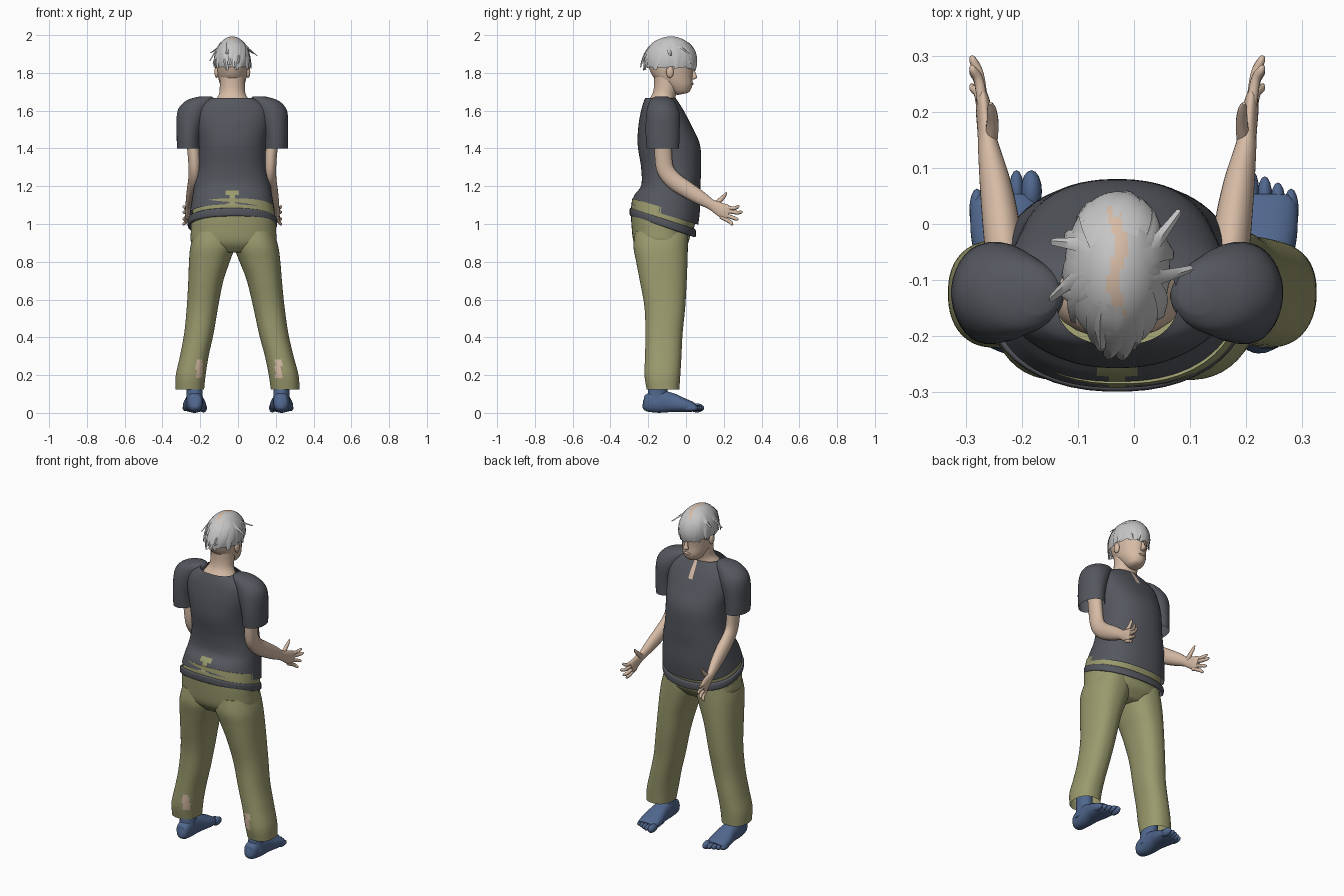
import bpy, bmesh, math, random
from mathutils import Vector

if "Cube" in bpy.data.objects:
    bpy.data.objects.remove(bpy.data.objects["Cube"], do_unlink=True)
random.seed(4)
CX = -0.03  # centre line of the upper body


def material(name, rgb):
    lin = [(c / 255 / 12.92) if c < 11 else ((c / 255 + 0.055) / 1.055) ** 2.4 for c in rgb]
    m = bpy.data.materials.new(name)
    m.use_nodes = True
    m.diffuse_color = (*lin, 1)
    m.node_tree.nodes["Principled BSDF"].inputs["Base Color"].default_value = (*lin, 1)
    return m


SKIN = material("skin", (214, 187, 165))
SHIRT = material("dark grey cloth", (84, 87, 94))
PANTS = material("olive cloth", (154, 154, 110))
BLUE = material("blue foot", (80, 103, 142))
HAIR = material("light grey hair", (198, 198, 198))


def finish(name, bm, mats, rule=None):
    """Turn a bmesh into a smooth object; rule gives a face's material slot, or None to cut it."""
    bmesh.ops.recalc_face_normals(bm, faces=bm.faces[:])
    if rule:
        cut = []
        for f in bm.faces:
            slot = rule(f.calc_center_median())
            if slot is None:
                cut.append(f)
            else:
                f.material_index = slot
        bmesh.ops.delete(bm, geom=cut, context='FACES')
    me = bpy.data.meshes.new(name)
    bm.to_mesh(me)
    bm.free()
    ob = bpy.data.objects.new(name, me)
    bpy.context.collection.objects.link(ob)
    for m in mats:
        me.materials.append(m)
    bpy.ops.object.select_all(action='DESELECT')
    ob.select_set(True)
    bpy.context.view_layer.objects.active = ob
    bpy.ops.object.shade_smooth_by_angle(angle=math.radians(50))
    return ob


def spline(rows, sub):
    """Catmull-Rom through rows of numbers."""
    out = []
    for i in range(len(rows) - 1):
        p0, p1, p2, p3 = rows[max(i - 1, 0)], rows[i], rows[i + 1], rows[min(i + 2, len(rows) - 1)]
        for k in range(sub):
            t = k / sub
            out.append([0.5 * (2 * b + (c - a) * t + (2 * a - 5 * b + 4 * c - d) * t * t
                               + (3 * b - a - 3 * c + d) * t ** 3)
                        for a, b, c, d in zip(p0, p1, p2, p3)])
    return out + [list(rows[-1])]


def loft(name, rows, mats, n=24, sub=4, power=2.0, upright=False, caps=(True, True), rule=None):
    """Skin rings (x, y, z, half width, half depth, tilt) along a path."""
    rows = spline(rows, sub)
    pts = [Vector(r[:3]) for r in rows]
    bm = bmesh.new()
    rings = []
    for i, r in enumerate(rows):
        if upright:
            u, v = Vector((1, 0, 0)), Vector((0, 1, r[5]))
        else:
            t = (pts[min(i + 1, len(pts) - 1)] - pts[max(i - 1, 0)]).normalized()
            u = (Vector((1, 0, 0)) - t * t.x).normalized()
            v = t.cross(u)
        ring = []
        for k in range(n):
            a = 2 * math.pi * (k + 0.5) / n
            c, s = math.cos(a), math.sin(a)
            c, s = (math.copysign(abs(q) ** (2 / power), q) for q in (c, s))
            ring.append(bm.verts.new(pts[i] + u * max(r[3], .001) * c + v * max(r[4], .001) * s))
        rings.append(ring)
    for a, b in zip(rings, rings[1:]):
        for k in range(n):
            bm.faces.new((a[k], a[(k + 1) % n], b[(k + 1) % n], b[k]))
    for use, ring in zip(caps, (rings[0], rings[-1])):
        if use:
            bm.faces.new(ring)
    return finish(name, bm, mats, rule)


def body(name, rows, mats, cx=CX, **kw):
    """Upright loft from rows (z, half width, back y, front y, tilt)."""
    rows = [(cx, (b + f) / 2, z, w, (f - b) / 2, t) for z, w, b, f, t in rows]
    return loft(name, rows, mats, upright=True, **kw)


def ball(name, loc, size, mat):
    bm = bmesh.new()
    bmesh.ops.create_uvsphere(bm, u_segments=16, v_segments=10, radius=1)
    for v in bm.verts:
        v.co = Vector(loc) + Vector(a * b for a, b in zip(v.co, size))
    return finish(name, bm, [mat])


# Shirt body, with a neck slit and an open notch at the lower back
def shirt_rule(p):
    d = abs(p.x - CX)
    if p.y > -.15 and p.z > 1.575 and d < .009:
        return 1
    if p.y < -.2 and p.z < 1.18 and d < .018 + max(0, 1.12 - p.z) * .6 + max(0, p.z - 1.14) * .5:
        return 2
    return 0


body("shirt", [
    (1.05, .226, -.292, .065, -.30), (1.12, .215, -.272, .075, -.20), (1.20, .203, -.237, .076, -.05),
    (1.30, .186, -.238, .080, 0), (1.42, .186, -.256, .074, 0), (1.52, .200, -.252, .030, 0),
    (1.60, .198, -.238, -.012, 0), (1.645, .160, -.225, -.040, 0), (1.668, .108, -.216, -.055, 0)],
    [SHIRT, SKIN, PANTS], n=72, sub=8, power=2.3, caps=(False, False), rule=shirt_rule)

# Loose hem band hanging below the shirt
body("hem_band", [(.985, .226, -.290, .045, -.33), (.992, .236, -.298, .052, -.33),
                  (1.022, .236, -.298, .052, -.33), (1.030, .226, -.290, .045, -.33)],
     [SHIRT], n=48, power=2.2, caps=(False, False))

# Trousers: seat, then one leg per side
body("trouser_seat", [(1.085, .214, -.285, .055, -.30), (1.02, .224, -.292, .040, -.30),
                      (.96, .226, -.288, .022, -.15), (.90, .222, -.276, .012, 0),
                      (.85, .150, -.235, -.03, 0)],
     [PANTS], cx=-.024, n=48, power=2.3)

LEG = [(.125, .2525, .076, -.208, -.035), (.20, .246, .079, -.220, -.030), (.30, .225, .076, -.217, -.024),
       (.42, .198, .078, -.215, -.018), (.56, .176, .083, -.220, -.004), (.70, .155, .093, -.245, .004),
       (.80, .134, .108, -.264, .008), (.88, .116, .117, -.278, .010), (.96, .105, .105, -.270, .010)]

for s, side in ((1, "left"), (-1, "right")):
    mid = .215 if s > 0 else -.205
    loft(side + "_trouser_leg",
         [(s * x - .022 * z, (b + f) / 2, z, w, (f - b) / 2, 0) for z, x, w, b, f in LEG],
         [PANTS, SKIN], n=48, sub=6, power=2.3, upright=True, caps=(False, True),
         rule=lambda p: int(abs(p.x - mid) < .017 and p.y < -.12 and .18 < p.z < .28))

    # Foot, ankle and toes
    fx = s * .23
    loft(side + "_ankle", [(fx, -.155, .05, .046, .055, 0), (fx, -.15, .11, .042, .052, 0),
                           (fx + s * .01, -.14, .22, .042, .05, 0)], [BLUE], upright=True)
    loft(side + "_foot", [
        (fx - s * .004, -.228, .050, .012, .018, 0), (fx - s * .004, -.212, .050, .036, .043, 0),
        (fx, -.15, .060, .044, .060, 0), (fx, -.08, .055, .050, .052, 0), (fx, -.02, .042, .061, .039, 0),
        (fx, .03, .032, .061, .028, 0), (fx, .05, .028, .050, .018, 0)], [BLUE], power=2.4)
    for i in range(5):
        tx = fx + s * (-.044 + i * .0235 + (0 if i else -.003))
        r = .019 if i == 0 else .0135
        ball(f"{side}_toe_{i + 1}", (tx, .058 - .011 * max(i - 1, 0), .026), (r, .038, r * 1.25), BLUE)

    # Sleeve with a full shoulder cap
    loft(side + "_sleeve", [
        (CX + s * .232, -.122, 1.40, .062, .086, 0), (CX + s * .230, -.124, 1.48, .065, .090, 0),
        (CX + s * .215, -.122, 1.57, .080, .090, 0), (CX + s * .196, -.124, 1.62, .084, .080, 0),
        (CX + s * .165, -.128, 1.658, .070, .060, 0), (CX + s * .14, -.13, 1.676, .03, .03, 0)],
        [SHIRT], n=32, upright=True, caps=(False, True))

    # Bent arm and open hand
    def arm(x, y, z, a, b):
        return (CX + s * x, y, z, a, b, 0)
    loft(side + "_arm", [
        arm(.212, -.12, 1.47, .036, .045), arm(.203, -.12, 1.36, .033, .046), arm(.200, -.108, 1.285, .032, .046),
        arm(.201, -.065, 1.230, .033, .046), arm(.207, .0, 1.185, .033, .044), arm(.217, .07, 1.142, .028, .038),
        arm(.228, .13, 1.105, .020, .028), arm(.234, .165, 1.086, .015, .033),
        arm(.238, .205, 1.066, .014, .040), arm(.241, .228, 1.056, .010, .036)], [SKIN])
    tips = [("index", .225, 1.082, .283, 1.092), ("middle", .232, 1.066, .300, 1.063),
            ("ring", .226, 1.046, .278, 1.026), ("little", .212, 1.033, .250, 1.000)]
    for f, y0, z0, y1, z1 in tips:
        ym, zm = (y0 + y1) / 2, (z0 + z1) / 2 - .004
        loft(f"{side}_{f}_finger", [arm(.238, y0 - .03, z0 + .006, .010, .011), arm(.246, ym, zm, .009, .010),
                                    arm(.257, y1 - .008, z1, .007, .008), arm(.259, y1, z1, .003, .003)],
             [SKIN], n=10)
    loft(side + "_thumb", [arm(.226, .145, 1.095, .013, .016), arm(.222, .180, 1.125, .011, .013),
                           arm(.224, .205, 1.152, .008, .009), arm(.226, .215, 1.168, .003, .003)],
         [SKIN], n=10)
    ball(side + "_ear", (CX + s * .083, -.085, 1.805), (.012, .020, .032), SKIN)

# Neck and head
body("neck", [(1.60, .120, -.205, -.050, 0), (1.645, .098, -.205, -.058, 0), (1.685, .072, -.180, -.052, 0),
              (1.73, .067, -.170, -.040, 0), (1.80, .066, -.170, -.04, 0)], [SKIN])
body("head", [(1.688, .026, -.045, .008, .2), (1.70, .045, -.075, .022, .1), (1.735, .064, -.125, .034, 0),
              (1.78, .076, -.175, .034, 0), (1.84, .083, -.200, .040, 0), (1.90, .083, -.200, .036, 0),
              (1.95, .060, -.170, .010, 0), (1.98, .030, -.120, -.030, 0)], [SKIN], n=32)
loft("nose", [(CX, .036, 1.825, .007, .006, 0), (CX, .042, 1.795, .010, .011, 0),
              (CX, .044, 1.775, .016, .014, 0), (CX, .036, 1.765, .009, .006, 0)],
     [SKIN], n=12, upright=True)
ball("mouth", (CX, .031, 1.742), (.022, .009, .007), SKIN)

# Hair cap, parted along the top so the scalp shows
C, R = Vector((CX, -.080, 1.863)), Vector((.094, .138, .130))


def cap_rule(p):
    if p.z < 1.83 - (.01 if p.y > 0 else 0):
        return None
    return int(p.z > 1.93 and -.205 < p.y < .03 and abs(p.x - CX + .006 * math.sin(p.y * 45)) < .012)


rows = []
for i in range(21):
    a = math.pi * i / 20
    rows.append((C.x, C.y - R.y * math.cos(a), C.z, R.x * math.sin(a), R.z * math.sin(a), 0))
loft("hair_cap", rows, [HAIR, SKIN], n=72, sub=2, caps=(False, False), rule=cap_rule)


def lock(name, az, width, top, end, flare, swirl):
    """Tapered blade lying over the cap, from elevation top down to end (degrees)."""
    bm = bmesh.new()
    grid = []
    for i in range(8):
        t = i / 7
        el = math.radians(top + (end - top) * t)
        a = math.radians(az + swirl * t)
        r = 1.012 + .015 * math.sin(math.pi * t) + flare * t ** 3
        d = Vector((math.cos(el) * math.cos(a), math.cos(el) * math.sin(a), math.sin(el)))
        centre = C + Vector(q * w for q, w in zip(d, R)) * r
        across = Vector((-math.sin(a), math.cos(a), 0)) * width * (1 - .55 * t * t)
        bow = Vector(q * w for q, w in zip(d, R)) * .05
        grid.append([bm.verts.new(centre + across * k - bow * k * k) for k in (-1, 0, 1)])
    for a, b in zip(grid, grid[1:]):
        for k in range(2):
            bm.faces.new((a[k], a[k + 1], b[k + 1], b[k]))
    finish(name, bm, [HAIR])


for i in range(20):
    az = i * 18 + random.uniform(-6, 6)
    front = math.sin(math.radians(az)) > .5
    lock(f"hair_lock_{i + 1}", az, random.uniform(.016, .028), random.uniform(45, 62),
         random.uniform(-24, -14) if front else random.uniform(-20, 0),
         .02 if front else random.uniform(.03, .22), random.uniform(-28, 28))
# Stray locks standing out from the sides
for i, (az, end, flare) in enumerate([(20, 12, .45), (-12, 8, .45), (152, 14, .35), (185, 0, .35), (-118, 15, .12)]):
    lock(f"stray_lock_{i + 1}", az, .014, 50, end, flare, 12)
